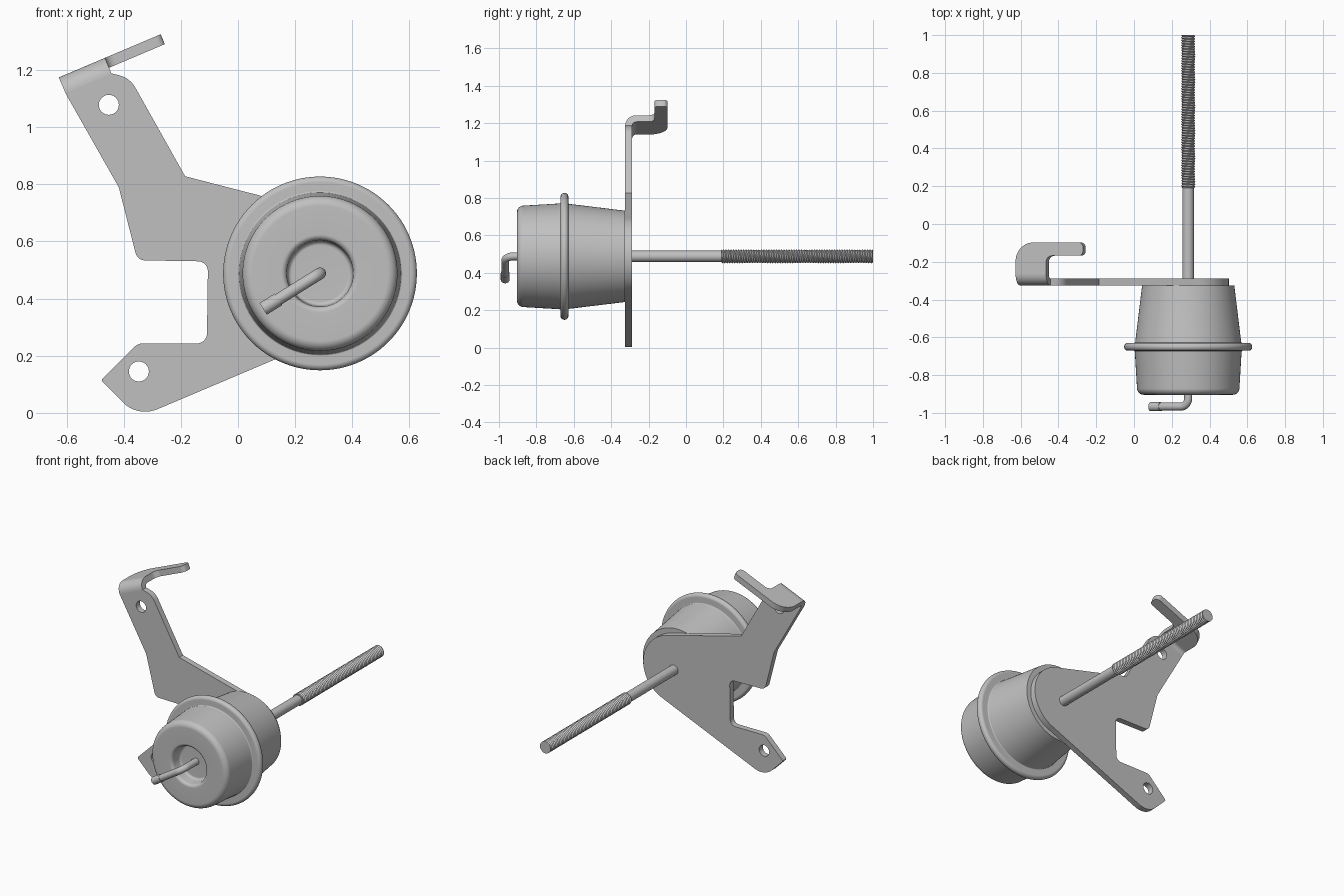
import bpy, bmesh, math
from mathutils import Vector, Matrix

cube = bpy.data.objects.get("Cube")
if cube:
    bpy.data.objects.remove(cube)

steel = bpy.data.materials.new("grey_steel")
steel.use_nodes = True
GREY = (0.53, 0.53, 0.53, 1)
steel.diffuse_color = GREY
steel.node_tree.nodes["Principled BSDF"].inputs["Base Color"].default_value = GREY

AX, AZ = 0.287, 0.488            # canister axis
FRONT, THICK = -0.325, 0.0375    # bracket front face and sheet thickness


def finish(obj, angle=35):
    obj.data.materials.clear()
    obj.data.materials.append(steel)
    bpy.ops.object.select_all(action='DESELECT')
    obj.select_set(True)
    bpy.context.view_layer.objects.active = obj
    bpy.ops.object.shade_smooth_by_angle(angle=math.radians(angle))
    return obj


def add_mesh(name, mesh, angle=35):
    obj = bpy.data.objects.new(name, mesh)
    bpy.context.collection.objects.link(obj)
    return finish(obj, angle)


def rounded(points, closed=True):
    """Round each corner given as (coordinates, radius)."""
    out, n = [], len(points)
    for i, (p, r) in enumerate(points):
        p = Vector(p)
        if r == 0 or (not closed and i in (0, n - 1)):
            out.append(p)
            continue
        u = (Vector(points[i - 1][0]) - p).normalized()
        v = (Vector(points[(i + 1) % n][0]) - p).normalized()
        half = u.angle(v) / 2
        reach = r / math.tan(half)
        c = p + (u + v).normalized() * r / math.sin(half)
        a, b = (p + u * reach - c).normalized(), (p + v * reach - c).normalized()
        steps = max(4, int((math.pi - 2 * half) / 0.1))
        out += [c + a.slerp(b, k / steps).normalized() * r for k in range(steps + 1)]
    return out


def curve_part(name, loops, matrix=None, depth=0, bevel=0):
    """Flat sheet from outlines, or a round tube along a path."""
    cu = bpy.data.curves.new(name, 'CURVE')
    cu.dimensions = '3D' if bevel else '2D'
    if bevel:
        cu.bevel_depth, cu.bevel_resolution, cu.use_fill_caps = bevel, 6, True
    else:
        cu.fill_mode, cu.extrude = 'BOTH', depth / 2
    for loop in loops:
        sp = cu.splines.new('POLY')
        sp.points.add(len(loop) - 1)
        for pt, co in zip(sp.points, loop):
            pt.co = (*co.to_3d(), 1)
        sp.use_cyclic_u = not bevel
    tmp = bpy.data.objects.new(name + "_path", cu)
    bpy.context.collection.objects.link(tmp)
    dg = bpy.context.evaluated_depsgraph_get()
    mesh = bpy.data.meshes.new_from_object(tmp.evaluated_get(dg))
    bpy.data.objects.remove(tmp)
    if matrix:
        mesh.transform(matrix)
    return add_mesh(name, mesh)


def frame(x, y, z, origin):
    m = Matrix((x, y, z)).transposed().to_4x4()
    m.translation = origin
    return m


def arc(cx, cy, r, start, end, n=10):
    return [Vector((cx + r * math.cos(start + (end - start) * k / n),
                    cy + r * math.sin(start + (end - start) * k / n))) for k in range(n + 1)]


def lathe(name, profile, segments=96):
    """Spin (radius, y) points round the canister axis."""
    bm = bmesh.new()
    vs = [bm.verts.new((AX + r, y, AZ)) for r, y in profile]
    es = [bm.edges.new(pair) for pair in zip(vs, vs[1:])]
    bmesh.ops.spin(bm, geom=vs + es, cent=(AX, 0, AZ), axis=(0, 1, 0),
                   angle=2 * math.pi, steps=segments)
    bmesh.ops.remove_doubles(bm, verts=bm.verts, dist=1e-5)
    bmesh.ops.recalc_face_normals(bm, faces=bm.faces)
    mesh = bpy.data.meshes.new(name)
    bm.to_mesh(mesh)
    bm.free()
    return add_mesh(name, mesh)


# Canister with dished nose and crimped rim
lathe("canister", rounded([
    ((0, -0.83), 0), ((0.112, -0.83), 0.015), ((0.118, -0.904), 0.02),
    ((0.269, -0.904), 0.035), ((0.283, -0.671), 0.006), ((0.339, -0.671), 0.0205),
    ((0.339, -0.629), 0.0205), ((0.281, -0.629), 0.006),
    ((0.244, FRONT), 0), ((0, FRONT), 0)], closed=False))

# Bracket plate with two bolt holes
outline = rounded([
    ((-0.604, 1.119), 0), ((-0.417, 0.789), 0), ((-0.352, 0.534), 0.035),
    ((-0.105, 0.53), 0.035), ((-0.109, 0.243), 0.035), ((-0.35, 0.243), 0.04),
    ((-0.48, 0.114), 0.01), ((-0.35, -0.016), 0.11), ((0.951, 0.535), 0.213),
    ((-0.185, 0.828), 0), ((-0.378, 1.172), 0.09), ((-0.442, 1.188), 0)])
holes = [arc(x, z, 0.035, 0, 2 * math.pi, 32)[:-1]
         for x, z in ((-0.452, 1.078), (-0.347, 0.145))]
curve_part("bracket_plate", [outline] + holes,
           frame((1, 0, 0), (0, 0, 1), (0, -1, 0), (0, FRONT + THICK / 2, 0)), THICK)

# Folded tab: quarter bend, then a hooked finger
along = Vector((0.921, 0, 0.39)).normalized()
back = Vector((0, 1, 0))
up = along.cross(back)
corner = Vector((-0.627, 0, 1.174))
WIDTH, BEND = 0.175, 0.06
bend_y = FRONT + BEND
bend = (arc(bend_y, -BEND, BEND, math.pi, math.pi / 2)
        + arc(bend_y, -BEND, BEND - THICK, math.pi / 2, math.pi))
curve_part("tab_bend", [bend], frame(back, up, along, corner + along * WIDTH / 2), WIDTH)
finger = rounded([
    ((0, bend_y), 0), ((WIDTH, bend_y), 0), ((WIDTH, -0.168), 0.035),
    ((0.387, -0.168), 0.025), ((0.387, -0.098), 0.025), ((0, -0.098), 0.1)])
curve_part("tab_finger", [finger],
           frame(along, back, up, corner - up * THICK / 2), THICK)

# Bent vacuum pipe with a thicker end sleeve
tip, elbow = Vector((0.088, -0.967, 0.364)), Vector((AX, -0.967, AZ))
pipe = rounded([((AX, -0.82, AZ), 0), (elbow, 0.045), (tip, 0)], closed=False)
curve_part("vacuum_pipe", [pipe], bevel=0.021)
curve_part("pipe_sleeve", [[tip.lerp(elbow, 0.27), tip]], bevel=0.024)

# Actuator rod
START, END, PITCH = 0.19, 1.0, 0.0135
lathe("actuator_rod", [(0, FRONT), (0.0305, FRONT), (0.0305, START + 0.01), (0, START + 0.01)], 32)

# Helical thread, with ridges clipped at both ends
bm = bmesh.new()
SIDES = 32
rows = []
for k in range(-2, 2 * int((END - START) / PITCH) + 3):
    radius = 0.0375 if k % 2 else 0.0315
    row = []
    for j in range(SIDES + 1):
        a = 2 * math.pi * j / SIDES
        y = START + PITCH * (k / 2 + j / SIDES)
        row.append(bm.verts.new((AX + radius * math.cos(a), min(max(y, START), END),
                                 AZ + radius * math.sin(a))))
    rows.append(row)
for lo, hi in zip(rows, rows[1:]):
    for j in range(SIDES):
        bm.faces.new((lo[j], hi[j], hi[j + 1], lo[j + 1]))
bmesh.ops.remove_doubles(bm, verts=bm.verts, dist=1e-5)
for y in (START, END):
    bmesh.ops.create_circle(bm, cap_ends=True, segments=SIDES, radius=0.034,
                            matrix=Matrix.Translation((AX, y, AZ)) @ Matrix.Rotation(math.pi / 2, 4, 'X'))
bmesh.ops.recalc_face_normals(bm, faces=bm.faces)
thread_mesh = bpy.data.meshes.new("rod_thread")
bm.to_mesh(thread_mesh)
bm.free()
add_mesh("rod_thread", thread_mesh, 30)
